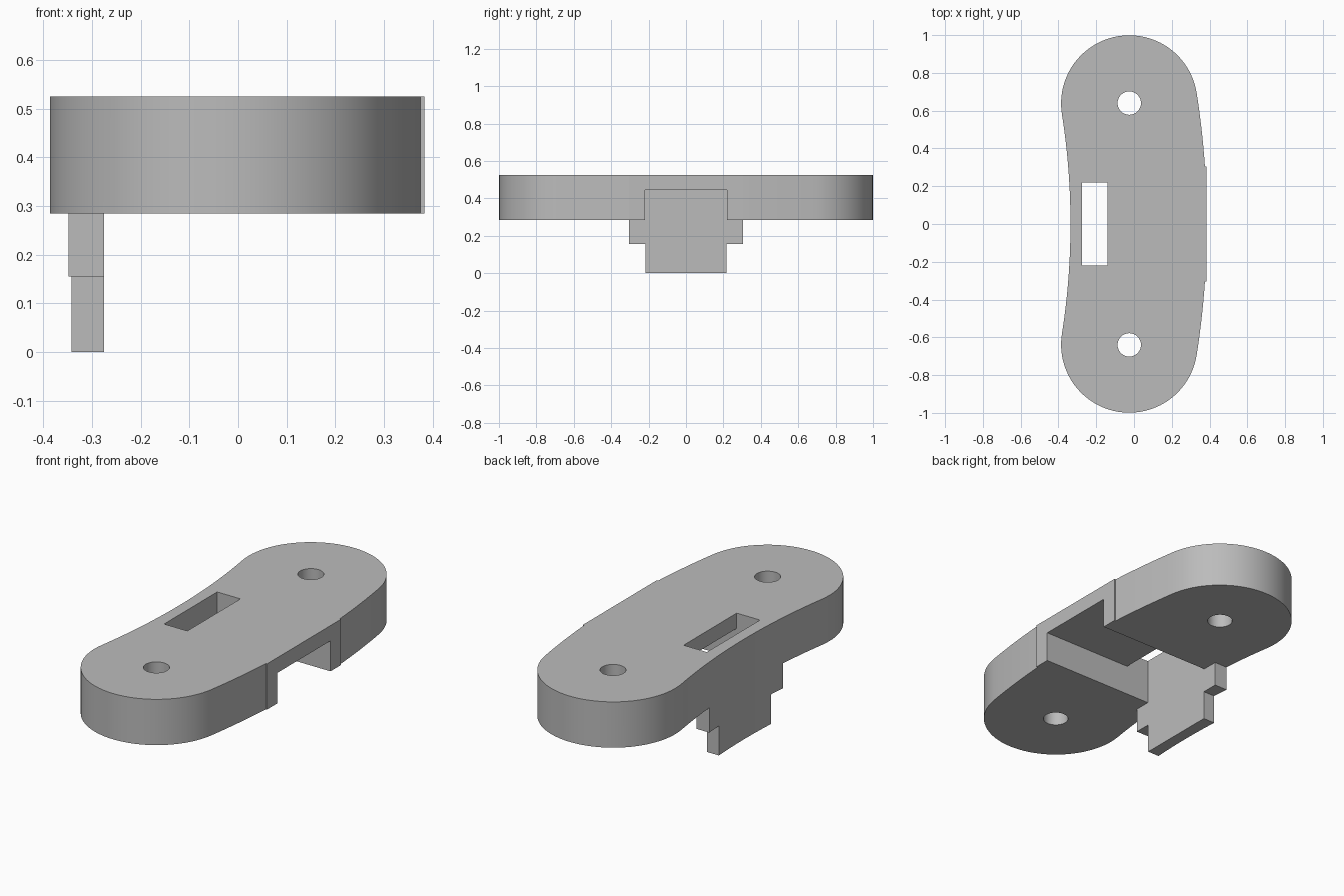
import bpy, bmesh
from math import sin, cos, pi, asin, sqrt

cube = bpy.data.objects.get("Cube")
if cube:
    bpy.data.objects.remove(cube, do_unlink=True)

TOP, UNDER = 0.525, 0.285        # slab top and underside
END_X, END_Y = -0.025, 0.638     # centre of each rounded end
RADIUS, BEND = 0.361, 4.1        # half width, bend radius of the centre line
TAB_X = -0.275                   # inner face of the tab
PAD_X, PAD_Y = 0.383, 0.305      # flat pad on the outer side

grey = bpy.data.materials.new("plain grey")
grey.use_nodes = True
color = (0.5, 0.5, 0.5, 1)
grey.diffuse_color = color
grey.node_tree.nodes["Principled BSDF"].inputs["Base Color"].default_value = color


def prism(name, points, z0, z1):
    """Extrude a closed xy outline from z0 to z1."""
    bm = bmesh.new()
    face = bm.faces.new([bm.verts.new((x, y, z0)) for x, y in points])
    grown = bmesh.ops.extrude_face_region(bm, geom=[face])["geom"]
    for v in grown:
        if isinstance(v, bmesh.types.BMVert):
            v.co.z = z1
    bmesh.ops.recalc_face_normals(bm, faces=bm.faces)
    mesh = bpy.data.meshes.new(name)
    bm.to_mesh(mesh)
    bm.free()
    mesh.materials.append(grey)
    obj = bpy.data.objects.new(name, mesh)
    bpy.context.collection.objects.link(obj)
    return obj


def arc(cx, cy, r, a0, a1, n):
    return [(cx + r * cos(a0 + (a1 - a0) * i / n),
             cy + r * sin(a0 + (a1 - a0) * i / n)) for i in range(n + 1)]


def box(x0, x1, y0, y1, z0, z1):
    return prism("cutter", [(x0, y0), (x1, y0), (x1, y1), (x0, y1)], z0, z1)


# Bent bar outline: outer arc with flat pad, rounded end, half of the inner arc
tilt = asin(END_Y / BEND)
centre = END_X - BEND * cos(tilt)
outer, inner = BEND + RADIUS, BEND - RADIUS
half = [(PAD_X, PAD_Y)]
half += arc(centre, 0, outer, asin(PAD_Y / outer), tilt, 8)
half += arc(END_X, END_Y, RADIUS, tilt, tilt + pi, 40)[1:]
half += arc(centre, 0, inner, tilt, 0, 14)[1:]
outline = half + [(x, -y) for x, y in reversed(half[:-1])]
body = prism("mounting_bracket", outline, 0, TOP)

# Carve the slab underside and the stepped tab out of the full height
cutters = [box(TAB_X, 1, -2, 2, -1, UNDER)]
for s in (-1, 1):
    cutters.append(box(-1, 1, *sorted((s * PAD_Y, s * 2)), -1, UNDER))
    cutters.append(box(-1, 1, *sorted((s * 0.217, s * 2)), -1, 0.155))
    # Screw holes
    cutters.append(prism("cutter", arc(END_X, s * 0.64, 0.062, 0, 2 * pi, 32)[:-1], 0.1, 1))
# Channel below, open to the outer side, and slot through the top
cutters.append(box(TAB_X, 1, -0.22, 0.22, 0.1, 0.445))
cutters.append(box(TAB_X, -0.14, -0.22, 0.22, 0.1, 1))

bpy.ops.object.select_all(action="DESELECT")
bpy.context.view_layer.objects.active = body
body.select_set(True)
for cutter in cutters:
    cutter.hide_render = True
    cut = body.modifiers.new("cut", "BOOLEAN")
    cut.operation, cut.solver, cut.object = "DIFFERENCE", "EXACT", cutter
    bpy.ops.object.modifier_apply(modifier=cut.name)
    bpy.data.objects.remove(cutter, do_unlink=True)

bpy.ops.object.shade_smooth_by_angle(angle=0.5)
